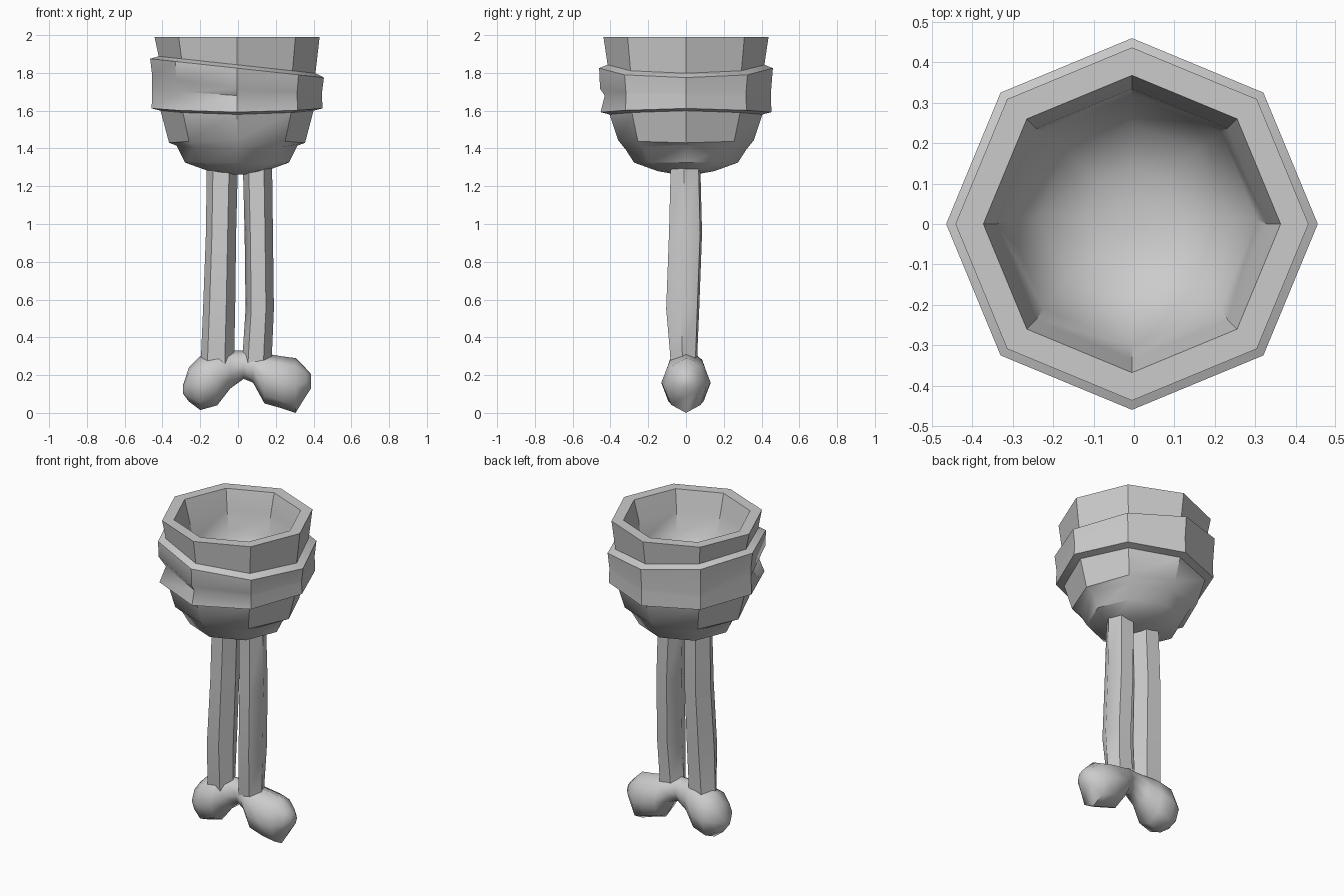
import bpy, bmesh, math

if "Cube" in bpy.data.objects:
    bpy.data.objects.remove(bpy.data.objects["Cube"])

bone_grey = bpy.data.materials.new("bone_grey")
bone_grey.diffuse_color = (0.6, 0.6, 0.6, 1)
bone_grey.use_nodes = True
bone_grey.node_tree.nodes["Principled BSDF"].inputs["Base Color"].default_value = bone_grey.diffuse_color


def loft(name, rings, angle):
    """Skin a list of equal-length rings and close both ends."""
    bm = bmesh.new()
    rows = [[bm.verts.new(p) for p in ring] for ring in rings]
    n = len(rows[0])
    for a, b in zip(rows, rows[1:]):
        for i in range(n):
            j = (i + 1) % n
            bm.faces.new((a[i], a[j], b[j], b[i]))
    bm.faces.new(rows[0][::-1])
    bm.faces.new(rows[-1])
    bmesh.ops.recalc_face_normals(bm, faces=bm.faces)
    mesh = bpy.data.meshes.new(name)
    bm.to_mesh(mesh)
    bm.free()
    obj = bpy.data.objects.new(name, mesh)
    bpy.context.collection.objects.link(obj)
    mesh.materials.append(bone_grey)
    bpy.ops.object.select_all(action='DESELECT')
    obj.select_set(True)
    bpy.context.view_layer.objects.active = obj
    bpy.ops.object.shade_smooth_by_angle(angle=math.radians(angle))
    return obj


def octagon(r, z, tilt=0.0, wave=0.0, cy=0.0, dr=None, dz=None):
    """Eight-sided ring; tilt lowers the +x side, wave lowers front and back."""
    ring = []
    for k in range(8):
        t = k * math.pi / 4
        rr = r + (dr or {}).get(k, 0)
        ring.append((rr * math.cos(t) - 0.005, rr * math.sin(t) + cy,
                     z - tilt * math.cos(t) - wave * math.sin(t) ** 2
                     + (dz or {}).get(k, 0)))
    return ring


# wrapped cup: outside from the base to the rim, then down the inside
cup = [
    octagon(0.05, 1.262),
    octagon(0.15, 1.28),
    octagon(0.275, 1.325),
    octagon(0.32, 1.415, wave=0.02),
    octagon(0.36, 1.43, wave=-0.015),       # lower wrap
    octagon(0.405, 1.60, wave=0.02),
    octagon(0.452, 1.612, wave=0.02),       # wide wrap
    octagon(0.45, 1.68, dr={5: -0.035, 6: -0.02}, dz={4: 0.05, 5: 0.02}),
    octagon(0.45, 1.70, dr={5: 0.008, 6: 0.005},
            dz={4: 0.09, 5: 0.065, 6: 0.015}),
    octagon(0.46, 1.825, tilt=0.05),
    octagon(0.415, 1.843, tilt=0.045),      # rim wrap
    octagon(0.437, 1.99),
    octagon(0.368, 1.99),                   # inside
    octagon(0.335, 1.87),
    octagon(0.31, 1.74, cy=0.01),
    octagon(0.23, 1.61, cy=0.02),
    octagon(0.12, 1.56, cy=0.02),
    octagon(0.04, 1.55, cy=0.02),
]
loft("wrapped_cup", cup, 42)


def shaft(name, stations):
    """Slim six-sided bone shaft; stations are (x0, x1, y0, y1, z)."""
    rings = []
    for x0, x1, y0, y1, z in stations:
        ring = []
        for fx, fy in ((0, .5), (.2, .06), (.72, 0), (1, .45), (.8, .94), (.28, 1)):
            ring.append((x0 + fx * (x1 - x0), y0 + fy * (y1 - y0), z))
        rings.append(ring)
    loft(name, rings, 50)


# the two bone shafts, slightly bowed
shaft("left_shaft", [
    (-0.20, -0.02, -0.08, 0.06, 0.24), (-0.195, -0.02, -0.085, 0.06, 0.32),
    (-0.185, -0.015, -0.105, 0.07, 0.55), (-0.17, -0.01, -0.09, 0.085, 0.95),
    (-0.165, 0.0, -0.08, 0.075, 1.34)])
shaft("right_shaft", [
    (0.02, 0.18, -0.08, 0.06, 0.24), (0.025, 0.18, -0.085, 0.06, 0.32),
    (0.04, 0.19, -0.105, 0.07, 0.55), (0.035, 0.185, -0.09, 0.085, 0.95),
    (0.025, 0.18, -0.08, 0.075, 1.34)])

# double knob at the foot: stations are (x, low z, high z, half depth)
knob = [
    (-0.29, 0.10, 0.15, 0.03), (-0.26, 0.06, 0.24, 0.09),
    (-0.20, 0.015, 0.30, 0.13), (-0.11, 0.04, 0.325, 0.12),
    (-0.04, 0.13, 0.33, 0.08), (0.03, 0.18, 0.33, 0.065),
    (0.08, 0.16, 0.325, 0.09), (0.14, 0.05, 0.315, 0.12),
    (0.23, 0.025, 0.30, 0.13), (0.305, 0.0, 0.29, 0.11),
    (0.36, 0.09, 0.235, 0.07), (0.387, 0.13, 0.205, 0.035)]
rings = []
for x, lo, hi, d in knob:
    mid, h = (lo + hi) / 2, (hi - lo) / 2
    rings.append([(x, d * math.cos(k * math.pi / 4),
                   mid + h * math.sin(k * math.pi / 4)) for k in range(8)])
loft("foot_knobs", rings, 55)
